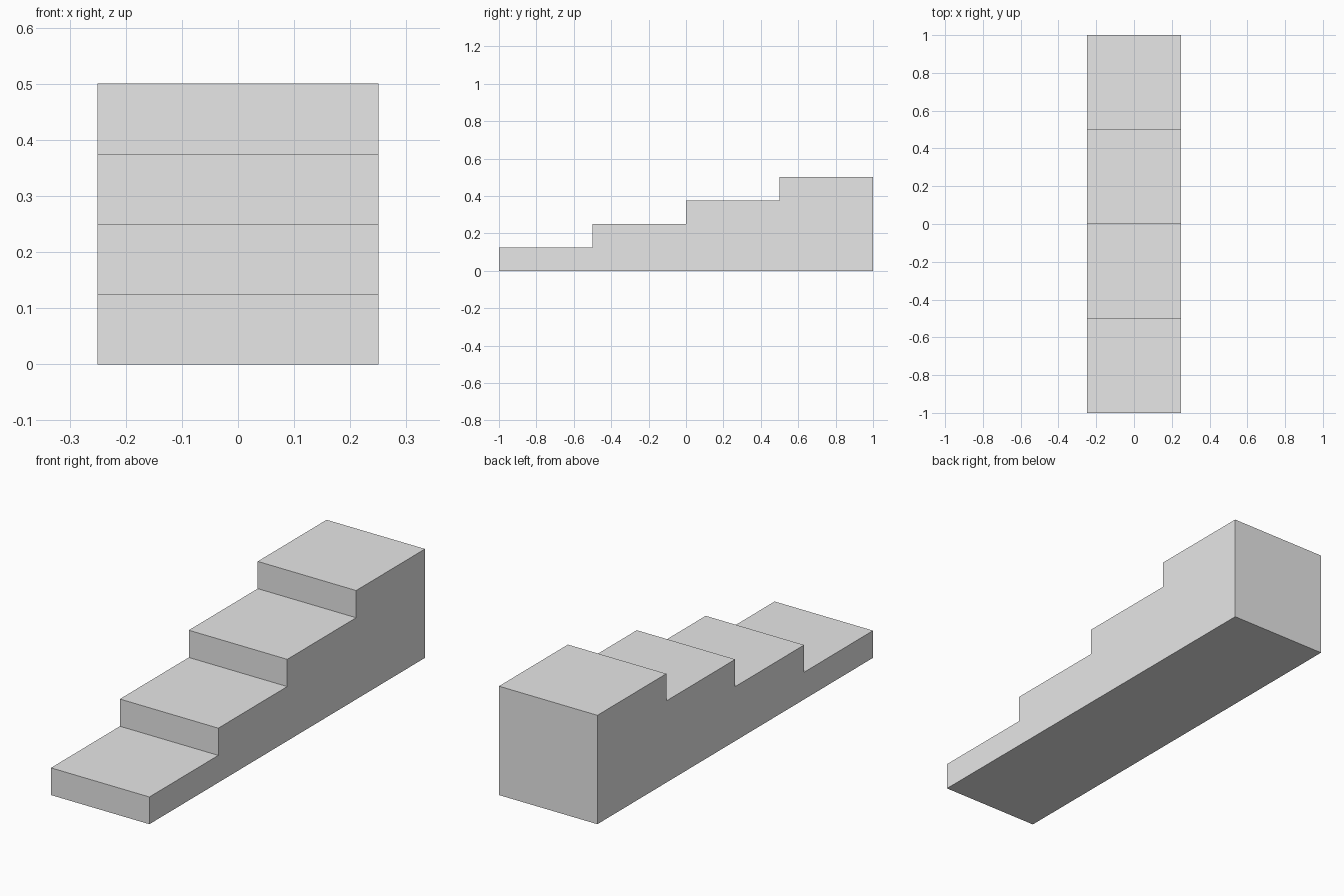
import bpy
import bmesh

cube = bpy.data.objects.get("Cube")
if cube:
    bpy.data.objects.remove(cube, do_unlink=True)

STEPS = 4
LENGTH, WIDTH, HEIGHT = 2.0, 0.5, 0.5
TREAD, RISE = LENGTH / STEPS, HEIGHT / STEPS

# Plain grey material
GREY = (0.8, 0.8, 0.8, 1.0)
grey = bpy.data.materials.new("light_grey")
grey.use_nodes = True
grey.diffuse_color = GREY
for node in grey.node_tree.nodes:
    if node.type == "BSDF_PRINCIPLED":
        node.inputs["Base Color"].default_value = GREY

# Side profile: bottom edge, back edge, then the steps
profile = [(-LENGTH / 2, 0.0)]
for i in range(STEPS):
    y = -LENGTH / 2 + i * TREAD
    z = (i + 1) * RISE
    profile += [(y, z), (y + TREAD, z)]
profile.append((LENGTH / 2, 0.0))

# Solid staircase, extruded across its width
bm = bmesh.new()
side = bm.faces.new([bm.verts.new((-WIDTH / 2, y, z)) for y, z in profile])
extruded = bmesh.ops.extrude_face_region(bm, geom=[side], use_keep_orig=True)
moved = [v for v in extruded["geom"] if isinstance(v, bmesh.types.BMVert)]
bmesh.ops.translate(bm, verts=moved, vec=(WIDTH, 0, 0))
bmesh.ops.recalc_face_normals(bm, faces=bm.faces)

mesh = bpy.data.meshes.new("staircase")
bm.to_mesh(mesh)
bm.free()
mesh.materials.append(grey)
staircase = bpy.data.objects.new("staircase", mesh)
bpy.context.collection.objects.link(staircase)
